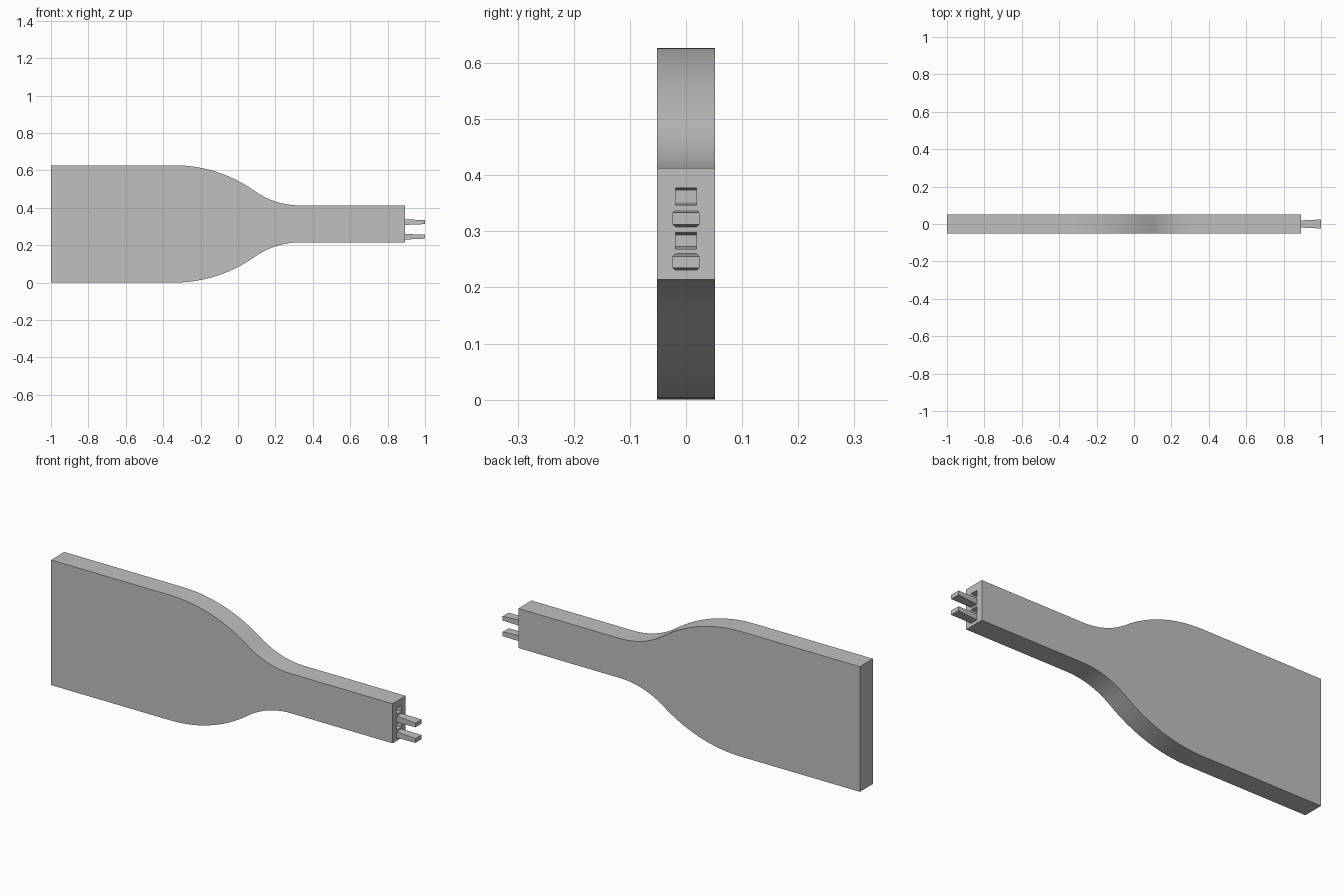
import bpy
import bmesh
import math

cube = bpy.data.objects.get("Cube")
if cube:
    bpy.data.objects.remove(cube, do_unlink=True)

MID = 0.3135         # height of the centre line
HALF_DEPTH = 0.052
NECK_END = 0.893
PIN = 0.107          # length of prongs and sockets

grey = bpy.data.materials.new("plain grey")
grey.use_nodes = True
grey.diffuse_color = (0.53, 0.53, 0.53, 1)
grey.node_tree.nodes["Principled BSDF"].inputs["Base Color"].default_value = (0.53, 0.53, 0.53, 1)


def new_object(name, bm):
    bmesh.ops.recalc_face_normals(bm, faces=bm.faces)
    mesh = bpy.data.meshes.new(name)
    bm.to_mesh(mesh)
    bm.free()
    mesh.materials.append(grey)
    obj = bpy.data.objects.new(name, mesh)
    bpy.context.collection.objects.link(obj)
    return obj


def flared_pin(name, start, length, z):
    """Tapered bar: grows wider and thinner from start to tip."""
    bm = bmesh.new()
    bmesh.ops.create_cube(bm, size=2)
    for v in bm.verts:
        tip = v.co.x > 0
        v.co.y *= 0.024 if tip else 0.019
        v.co.z = z + v.co.z * (0.0105 if tip else 0.015)
        v.co.x = start + (length if tip else 0)
    return new_object(name, bm)


def shoulder(steps=12):
    """Upper outline: two tangent arcs from the wide blade to the neck."""
    x0, x1, top, neck = -0.34, 0.33, MID, 0.099
    angle = 2 * math.atan((top - neck) / (x1 - x0))
    total = (x1 - x0) / math.sin(angle)
    big, small = total * 0.64, total * 0.36
    turns = [angle * i / steps for i in range(steps + 1)]
    outer = [(x0 + big * math.sin(a), top - big * (1 - math.cos(a))) for a in turns]
    inner = [(x1 - small * math.sin(a), neck + small * (1 - math.cos(a))) for a in turns]
    return outer + inner[-2::-1]


# Body: symmetric outline extruded through its depth
upper = [(-1, MID)] + shoulder() + [(NECK_END, 0.099)]
outline = upper + [(x, -h) for x, h in reversed(upper)]
bm = bmesh.new()
face = bm.faces.new([bm.verts.new((x, -HALF_DEPTH, MID + h)) for x, h in outline])
extruded = bmesh.ops.extrude_face_region(bm, geom=[face])["geom"]
bmesh.ops.translate(bm, vec=(0, 2 * HALF_DEPTH, 0),
                    verts=[g for g in extruded if isinstance(g, bmesh.types.BMVert)])
body = new_object("paddle_body", bm)
bpy.context.view_layer.objects.active = body
body.select_set(True)

# Sockets: recesses in the neck end, flared inwards
for i, z in enumerate((0.283, 0.362)):
    cutter = flared_pin(f"socket_cutter_{i + 1}", NECK_END, -PIN, z)
    cutter.hide_render = True
    # Small lip so that the cut passes cleanly through the end face
    for v in cutter.data.vertices:
        if v.co.x > NECK_END - 0.01:
            v.co.x += 0.002
    cut = body.modifiers.new("socket", "BOOLEAN")
    cut.operation = "DIFFERENCE"
    cut.solver = "EXACT"
    cut.object = cutter
    bpy.ops.object.modifier_apply(modifier=cut.name)
    bpy.data.objects.remove(cutter, do_unlink=True)

bpy.ops.object.shade_smooth_by_angle(angle=math.radians(30))

# Prongs: bars standing out of the neck end
for name, z in (("lower_prong", 0.245), ("upper_prong", 0.323)):
    flared_pin(name, NECK_END, PIN, z)
